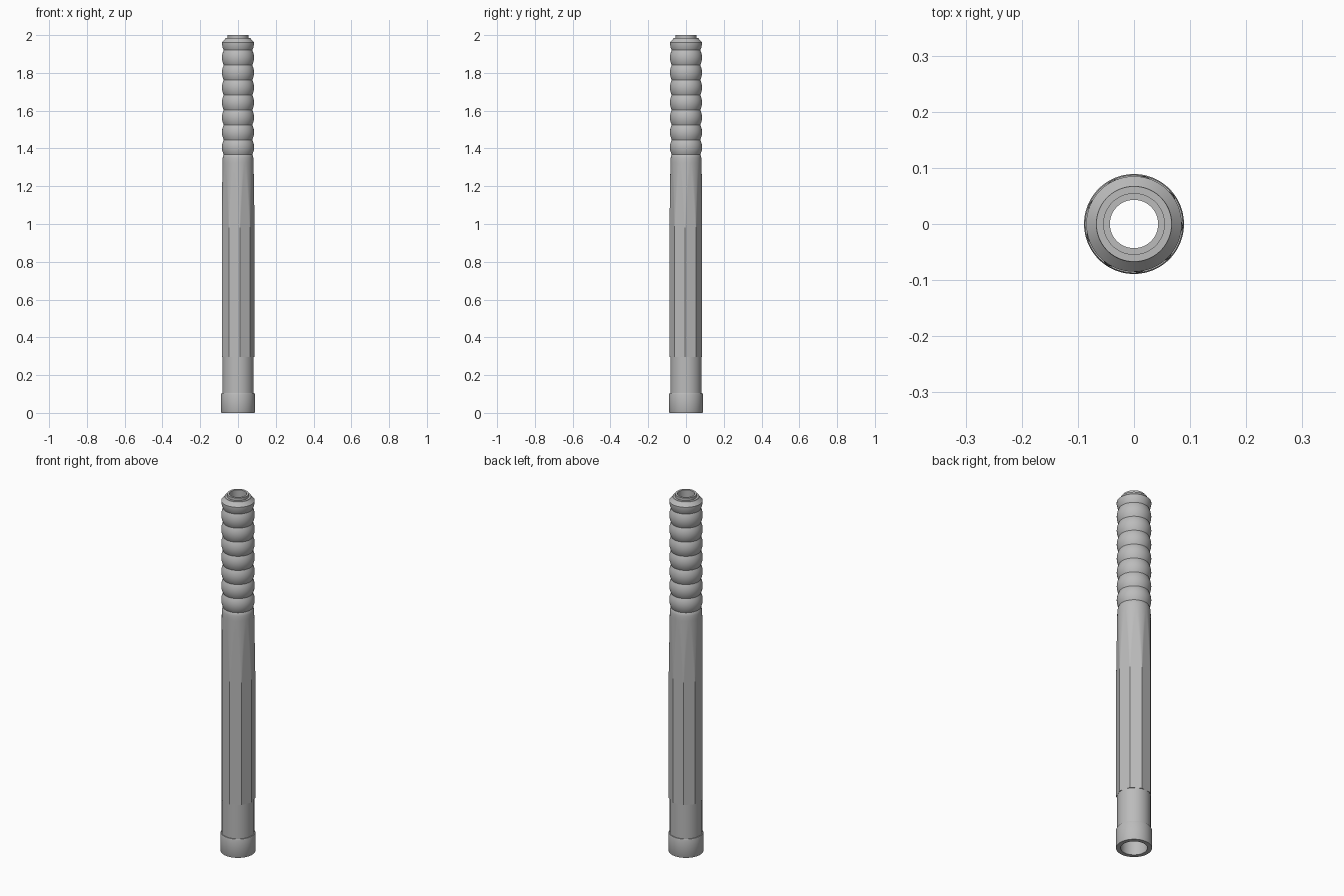
import bpy, bmesh, math

SEGS = 180
SIDES = 9
TURN = math.radians(-3.5)

cube = bpy.data.objects.get("Cube")
if cube:
    bpy.data.objects.remove(cube, do_unlink=True)

metal = bpy.data.materials.new("satin grey")
metal.use_nodes = True
GREY = (0.5, 0.5, 0.5, 1)
metal.diffuse_color = GREY
metal.node_tree.nodes["Principled BSDF"].inputs["Base Color"].default_value = GREY


def lathe(name, profile, limit=None):
    """Spin (radius, z) points round z; limit(angle) optionally caps the radius."""
    bm = bmesh.new()
    rings = []
    for r, z in profile:
        ring = []
        for i in range(SEGS):
            a = TURN + math.tau * i / SEGS
            rad = min(r, limit(a)) if limit else r
            ring.append(bm.verts.new((rad * math.cos(a), rad * math.sin(a), z)))
        rings.append(ring)
    for low, high in zip(rings, rings[1:]):
        for i in range(SEGS):
            j = (i + 1) % SEGS
            bm.faces.new((low[i], low[j], high[j], high[i]))
    mesh = bpy.data.meshes.new(name)
    bm.to_mesh(mesh)
    bm.free()
    mesh.materials.append(metal)
    obj = bpy.data.objects.new(name, mesh)
    bpy.context.collection.objects.link(obj)
    bpy.ops.object.select_all(action='DESELECT')
    obj.select_set(True)
    bpy.context.view_layer.objects.active = obj
    bpy.ops.object.shade_smooth_by_angle(angle=math.radians(30))
    return obj


def facet_radius(a):
    """Distance to the side of a regular polygon in direction a."""
    step = math.tau / SIDES
    off = (a - TURN) % step - step / 2
    return 0.0827 / math.cos(off)


# Base collar and plain lower tube
lathe("base_collar", [(0.066, 0), (0.088, 0), (0.089, 0.002), (0.089, 0.098),
                      (0.087, 0.104), (0.0825, 0.104)])
lathe("lower_tube", [(0.0825, 0.1), (0.0825, 0.3)])

# Faceted grip whose corners fade into a round upper end
grip = [(0.075, 0.295), (0.089, 0.295), (0.088, 0.98)]
for k in range(1, 13):
    t = k / 12
    grip.append((0.088 - 0.0055 * t, 0.98 + 0.34 * t))
for k in range(1, 7):
    t = k / 6
    grip.append((0.0755 + 0.007 * math.sqrt(1 - t * t), 1.32 + 0.047 * t))
lathe("faceted_grip", grip, facet_radius)

# Stack of rounded rings
BEADS, START, PITCH = 7, 1.367, 0.079
beads = []
for b in range(BEADS):
    for k in range(11 if b == BEADS - 1 else 10):
        u = k / 5 - 1
        beads.append((0.0755 + 0.0095 * (1 - u * u), START + PITCH * (b + k / 10)))
lathe("ribbed_neck", beads)

# Flared cap and mouth tube
lathe("top_cap", [(0.0755, 1.92), (0.081, 1.932), (0.085, 1.952), (0.085, 1.962),
                  (0.068, 1.98), (0.067, 1.985), (0.055, 1.985), (0.055, 2.0),
                  (0.043, 2.0)])

# Hollow bore, narrow at the mouth and wide below
lathe("inner_bore", [(0.043, 2.0), (0.043, 1.9), (0.066, 1.9), (0.066, 0)])
